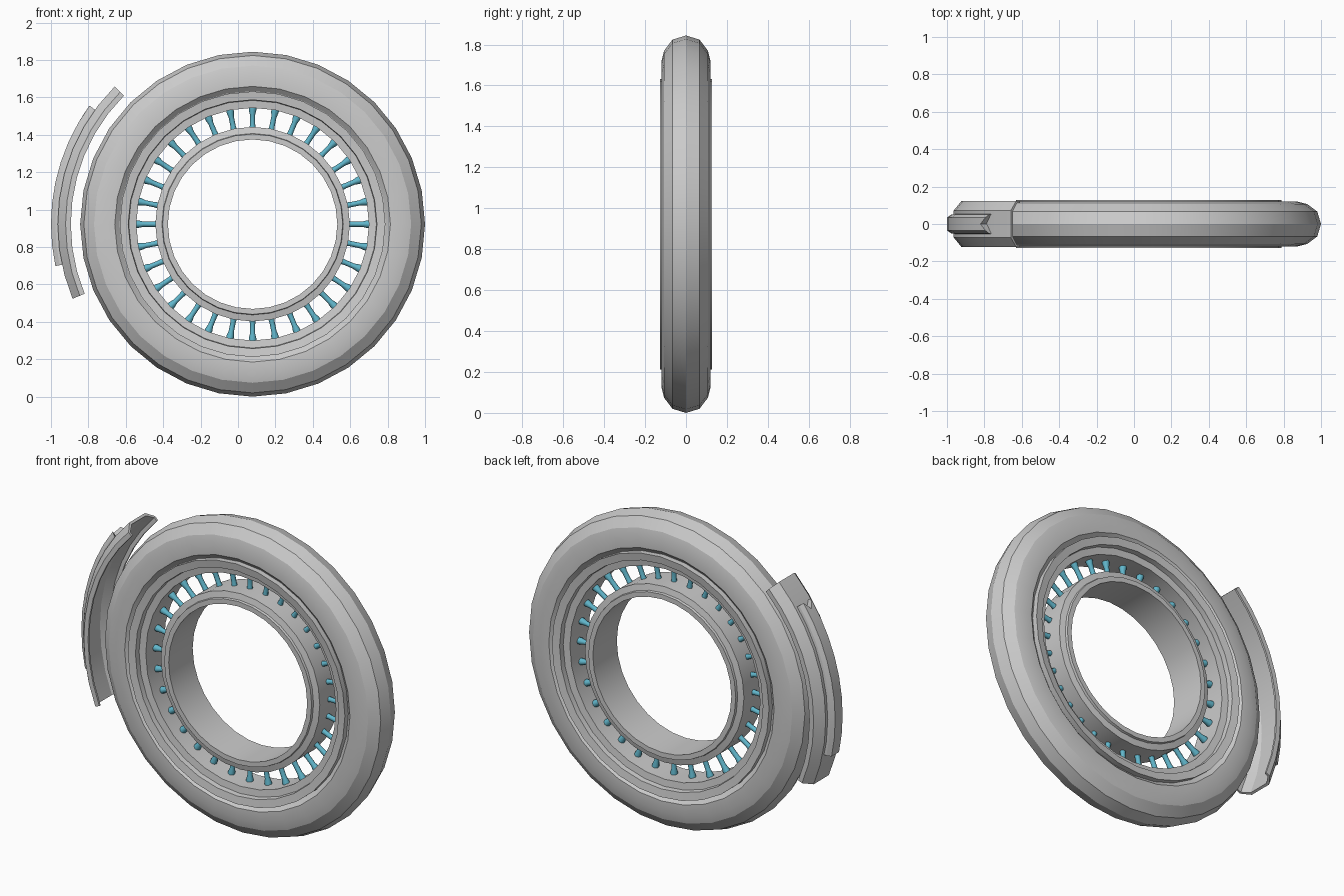
import bpy, math

if "Cube" in bpy.data.objects:
    bpy.data.objects.remove(bpy.data.objects["Cube"])

CX, CZ = 0.078, 0.922   # wheel axle position
SEG = 32


def make_object(name, verts, faces, angle=20):
    me = bpy.data.meshes.new(name)
    me.from_pydata(verts, [], faces)
    ob = bpy.data.objects.new(name, me)
    bpy.context.collection.objects.link(ob)
    bpy.ops.object.select_all(action='DESELECT')
    ob.select_set(True)
    bpy.context.view_layer.objects.active = ob
    bpy.ops.object.mode_set(mode='EDIT')
    bpy.ops.mesh.select_all(action='SELECT')
    bpy.ops.mesh.normals_make_consistent(inside=False)
    bpy.ops.object.mode_set(mode='OBJECT')
    bpy.ops.object.shade_smooth_by_angle(angle=math.radians(angle))
    return ob


def polar(r, y, deg):
    a = math.radians(deg)
    return (CX + r * math.cos(a), y, CZ + r * math.sin(a))


def mirrored(half):
    """Mirror a half profile of (radius, y) points to the other side."""
    return half + [(r, -y) for r, y in reversed(half) if y > 0]


def sweep(name, profile, angles, closed=False, shift=None):
    """Sweep a closed (radius, y) profile around the axle through the angles."""
    n, m = len(profile), len(angles)
    verts = []
    for i, a in enumerate(angles):
        for j, (r, y) in enumerate(profile):
            extra = shift.get(j, 0) if shift and i == 0 else 0
            verts.append(polar(r, y, a + extra))
    faces = []
    for i in range(m if closed else m - 1):
        k = (i + 1) % m
        for j in range(n):
            l = (j + 1) % n
            faces.append((i * n + j, i * n + l, k * n + l, k * n + j))
    if not closed:
        # end caps bridge opposite sides of the mirrored profile
        for base in (0, (m - 1) * n):
            for j in range(n // 2 - 1):
                q = [base + j, base + j + 1, base + n - 2 - j, base + n - 1 - j]
                faces.append(tuple(q))
    return make_object(name, verts, faces)


FULL = [i * 360 / SEG for i in range(SEG)]

# Tyre: rounded tread, sidewall and a lip sloping in to the rim
tyre_half = [(0.69, 0.09), (0.712, 0.095), (0.737, 0.118), (0.80, 0.119),
             (0.848, 0.107), (0.902, 0.066), (0.922, 0.0)]
tyre_profile = mirrored(tyre_half)
sweep("tyre", tyre_profile, FULL, True)

# Rim: projecting flange with a recessed inner shoulder
sweep("rim", mirrored([(0.71, 0.08), (0.71, 0.127), (0.665, 0.12),
                       (0.662, 0.09), (0.622, 0.085)]), FULL, True)

# Hub ring with a stepped edge
sweep("hub_ring", mirrored([(0.52, 0.09), (0.485, 0.098), (0.482, 0.112),
                            (0.453, 0.112)]), FULL, True)

# Spokes: small pins flared at both ends
blue = bpy.data.materials.new("spoke_blue")
blue.diffuse_color = (0.12, 0.47, 0.60, 1)
blue.use_nodes = True
blue.node_tree.nodes["Principled BSDF"].inputs["Base Color"].default_value = blue.diffuse_color
rings = [(0.510, 0.017), (0.535, 0.014), (0.585, 0.014), (0.610, 0.020), (0.630, 0.020)]
SIDES = 8
verts, faces = [], []
for s in range(32):
    a = math.radians(s * 360 / 32)
    base = len(verts)
    for d, w in rings:
        for k in range(SIDES):
            t = 2 * math.pi * k / SIDES
            u = w * math.cos(t)
            verts.append((CX + d * math.cos(a) - u * math.sin(a), w * math.sin(t),
                          CZ + d * math.sin(a) + u * math.cos(a)))
    for i in range(len(rings) - 1):
        for k in range(SIDES):
            l = (k + 1) % SIDES
            b = base + i * SIDES
            faces.append((b + k, b + l, b + SIDES + l, b + SIDES + k))
    faces.append(tuple(base + k for k in range(SIDES)))
    faces.append(tuple(base + (len(rings) - 1) * SIDES + k for k in range(SIDES)))
spokes = make_object("spokes", verts, faces, 50)
spokes.data.materials.append(blue)

# Mudguard: thin channel-shaped shell arched over the tyre
outer = [(0.972, 0.124), (1.0, 0.124), (1.042, 0.072), (1.042, -0.072), (1.0, -0.124), (0.972, -0.124)]
inner = [(0.972, -0.112), (0.995, -0.112), (1.027, -0.066), (1.027, 0.066), (0.995, 0.112), (0.972, 0.112)]
guard_profile = outer + inner
sweep("mudguard", guard_profile, [135 + 7.5 * i for i in range(10)])

# Raised strip on the mudguard, with a V notch at its upper end
strip_profile = [(1.03, 0.0), (1.03, 0.055), (1.055, 0.05), (1.078, 0.035), (1.078, 0.0),
                 (1.078, -0.035), (1.055, -0.05), (1.03, -0.055)]
strip_angles = [144 + 6 * i for i in range(9)]
n = len(strip_profile)
verts = [polar(r, y, a + (2.5 if i == 0 and y == 0 else 0))
         for i, a in enumerate(strip_angles) for r, y in strip_profile]
faces = []
for i in range(len(strip_angles) - 1):
    for j in range(n):
        l = (j + 1) % n
        faces.append((i * n + j, i * n + l, (i + 1) * n + l, (i + 1) * n + j))
for b in (0, (len(strip_angles) - 1) * n):
    faces.append(tuple(b + j for j in (0, 1, 2, 3, 4)))
    faces.append(tuple(b + j for j in (4, 5, 6, 7, 0)))
make_object("mudguard_strip", verts, faces)
